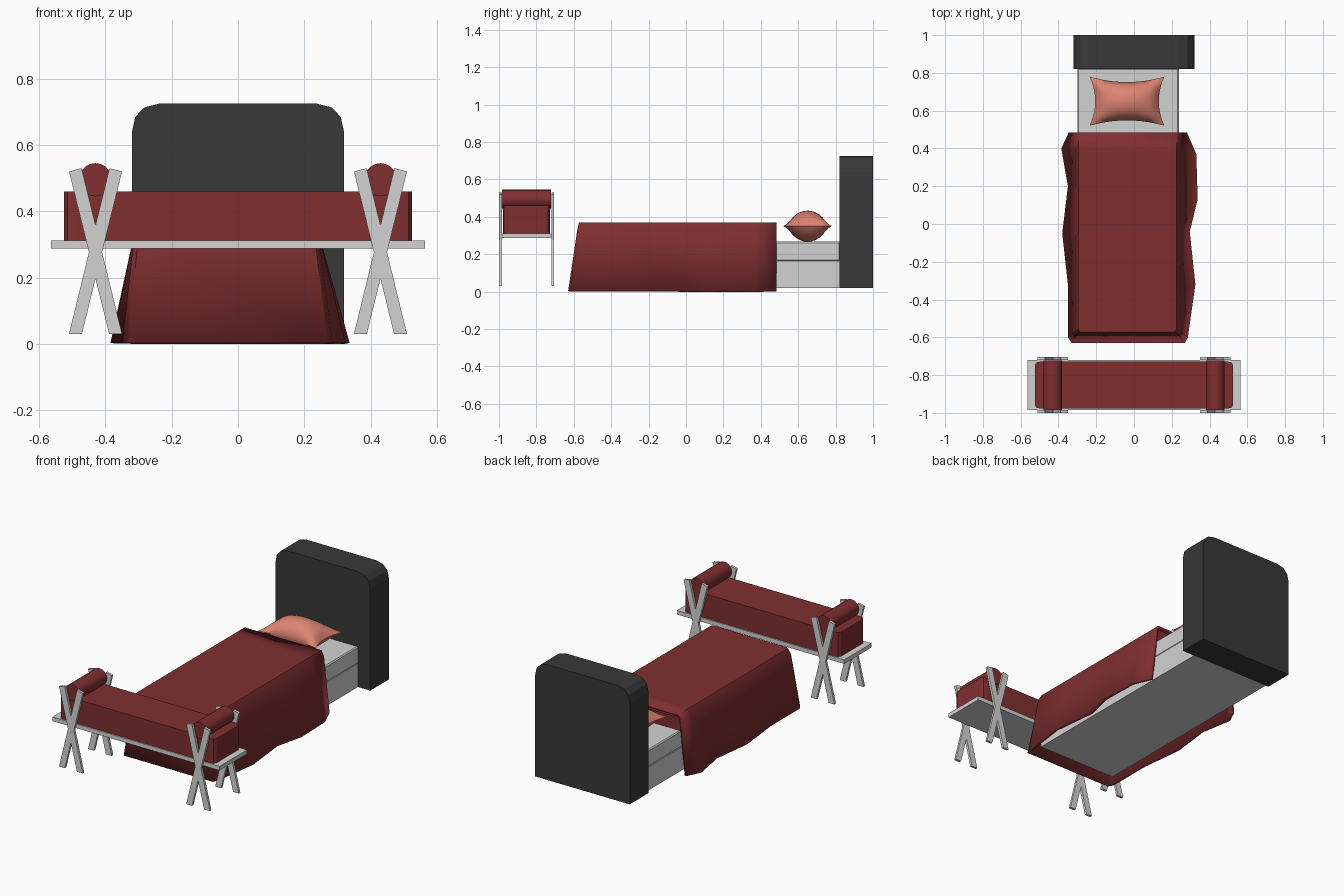
import bpy, bmesh, math

if "Cube" in bpy.data.objects:
    bpy.data.objects.remove(bpy.data.objects["Cube"])


def material(name, rgb):
    m = bpy.data.materials.new(name)
    m.diffuse_color = (*rgb, 1)
    m.use_nodes = True
    m.node_tree.nodes["Principled BSDF"].inputs["Base Color"].default_value = m.diffuse_color
    return m


CHARCOAL = material("charcoal fabric", (0.040, 0.040, 0.040))
RED = material("dark red cloth", (0.215, 0.028, 0.030))
WHITE = material("pale grey", (0.65, 0.65, 0.65))
SALMON = material("salmon cloth", (0.72, 0.23, 0.17))


def finish(name, bm, mat, smooth=None):
    bmesh.ops.recalc_face_normals(bm, faces=bm.faces)
    me = bpy.data.meshes.new(name)
    bm.to_mesh(me)
    bm.free()
    ob = bpy.data.objects.new(name, me)
    bpy.context.collection.objects.link(ob)
    me.materials.append(mat)
    if smooth:
        bpy.context.view_layer.objects.active = ob
        ob.select_set(True)
        bpy.ops.object.shade_smooth_by_angle(angle=math.radians(smooth))
        ob.select_set(False)
    return ob


def prism(name, outline, a, b, mat, axis="y", bevel=0, smooth=None):
    """Extrude an outline from a to b along y (outline in xz) or z (outline in xy)."""
    bm = bmesh.new()
    place = (lambda p, d: (p[0], d, p[1])) if axis == "y" else (lambda p, d: (p[0], p[1], d))
    rings = [[bm.verts.new(place(p, d)) for p in outline] for d in (a, b)]
    n = len(outline)
    for r in rings:
        bm.faces.new(r)
    for i in range(n):
        j = (i + 1) % n
        bm.faces.new((rings[0][i], rings[0][j], rings[1][j], rings[1][i]))
    if bevel:
        bmesh.ops.bevel(bm, geom=bm.edges[:], offset=bevel, segments=1, affect="EDGES")
    return finish(name, bm, mat, smooth)


def box(name, x, y, z, mat, bevel=0):
    return prism(name, [(x[0], y[0]), (x[1], y[0]), (x[1], y[1]), (x[0], y[1])],
                 z[0], z[1], mat, "z", bevel)


# Headboard with rounded upper corners
half = [(0.32, 0.02), (0.32, 0.64), (0.31, 0.685), (0.283, 0.713), (0.237, 0.725)]
prism("headboard", half + [(-x, z) for x, z in reversed(half)], 0.82, 1.0, CHARCOAL)

# Bed base and mattress
box("bed_base", (-0.30, 0.237), (-0.55, 0.83), (0.02, 0.163), WHITE)
box("mattress", (-0.30, 0.237), (-0.55, 0.825), (0.163, 0.267), WHITE, 0.006)

# Blanket: top sheet, soft edge and a flared wavy skirt, open towards the head
hem = [(-0.345, 0.485), (-0.385, 0.40), (-0.35, 0.20), (-0.38, -0.05), (-0.35, -0.32),
       (-0.35, -0.60), (-0.33, -0.63), (0.27, -0.63), (0.285, -0.60), (0.325, -0.32),
       (0.295, -0.04), (0.337, 0.13), (0.33, 0.37), (0.28, 0.485)]


def inner(p, left, right, front):
    corner = 0.012 if p[1] < -0.62 else 0
    x = left + corner if p[0] < 0 else right - corner
    y = front + 0.012 if p[1] == -0.60 else max(p[1], front)
    return x, y


bm = bmesh.new()
rings = [[bm.verts.new((*inner(p, -0.295, 0.225, -0.572), 0.37)) for p in hem],
         [bm.verts.new((*inner(p, -0.312, 0.242, -0.580), 0.338)) for p in hem],
         [bm.verts.new((*p, 0.003)) for p in hem]]
n = len(hem)
for i in range(n // 2 - 1):          # strips across the top
    t = rings[0]
    bm.faces.new((t[i], t[i + 1], t[n - 2 - i], t[n - 1 - i]))
for upper, lower in zip(rings, rings[1:]):
    for i in range(n - 1):
        bm.faces.new((upper[i], upper[i + 1], lower[i + 1], lower[i]))
blanket = finish("blanket", bm, RED, 30)
mod = blanket.modifiers.new("thickness", "SOLIDIFY")
mod.thickness = 0.018
mod.offset = -1
# Folded blanket end above the mattress
box("blanket_fold", (-0.302, 0.232), (0.465, 0.483), (0.262, 0.345), RED)

# Pillow: two bulging sheets meeting at a pinched seam
bm = bmesh.new()
NX, NY = 14, 10
for side in (1, -1):
    grid = []
    for i in range(NX + 1):
        row = []
        for j in range(NY + 1):
            u, v = 2 * i / NX - 1, 2 * j / NY - 1
            x = 0.198 * u * (1 - 0.15 * (1 - v * v))
            y = 0.130 * v * (1 - 0.22 * (1 - u * u))
            h = 0.083 * ((1 - u * u) * (1 - v * v)) ** 0.6
            row.append(bm.verts.new((x - 0.037, y + 0.65, 0.35 + side * h)))
        grid.append(row)
    for i in range(NX):
        for j in range(NY):
            bm.faces.new((grid[i][j], grid[i + 1][j], grid[i + 1][j + 1], grid[i][j + 1]))
bmesh.ops.remove_doubles(bm, verts=bm.verts, dist=0.0005)
finish("pillow", bm, SALMON, 60)

# Bench plank and cushion with softened ends
box("bench_plank", (-0.565, 0.565), (-0.985, -0.72), (0.287, 0.312), WHITE)
end = [(0.488, -0.978), (0.515, -0.973), (0.525, -0.958), (0.525, -0.747),
       (0.515, -0.732), (0.488, -0.727)]
prism("bench_cushion", end + [(-x, y) for x, y in reversed(end)], 0.312, 0.46, RED, "z")

# Bolsters and crossed legs at both ends of the bench
for s, label in ((-1, "left"), (1, "right")):
    cx = 0.43 * s
    circle = [(cx + 0.050 * math.cos(k * math.tau / 20), 0.495 + 0.050 * math.sin(k * math.tau / 20))
              for k in range(20)]
    prism("bolster_" + label, circle, -0.985, -0.722, RED, smooth=30)
    for y0, y1, place in ((-1.0, -0.985, "front"), (-0.72, -0.705, "back")):
        for d in (-1, 1):
            bar = [(-0.08, 0.03), (-0.041, 0.03), (0.08, 0.52), (0.042, 0.53)]
            prism(f"bench_leg_{label}_{place}_{'a' if d < 0 else 'b'}",
                  [(cx + d * x, z) for x, z in bar], y0, y1, WHITE)
